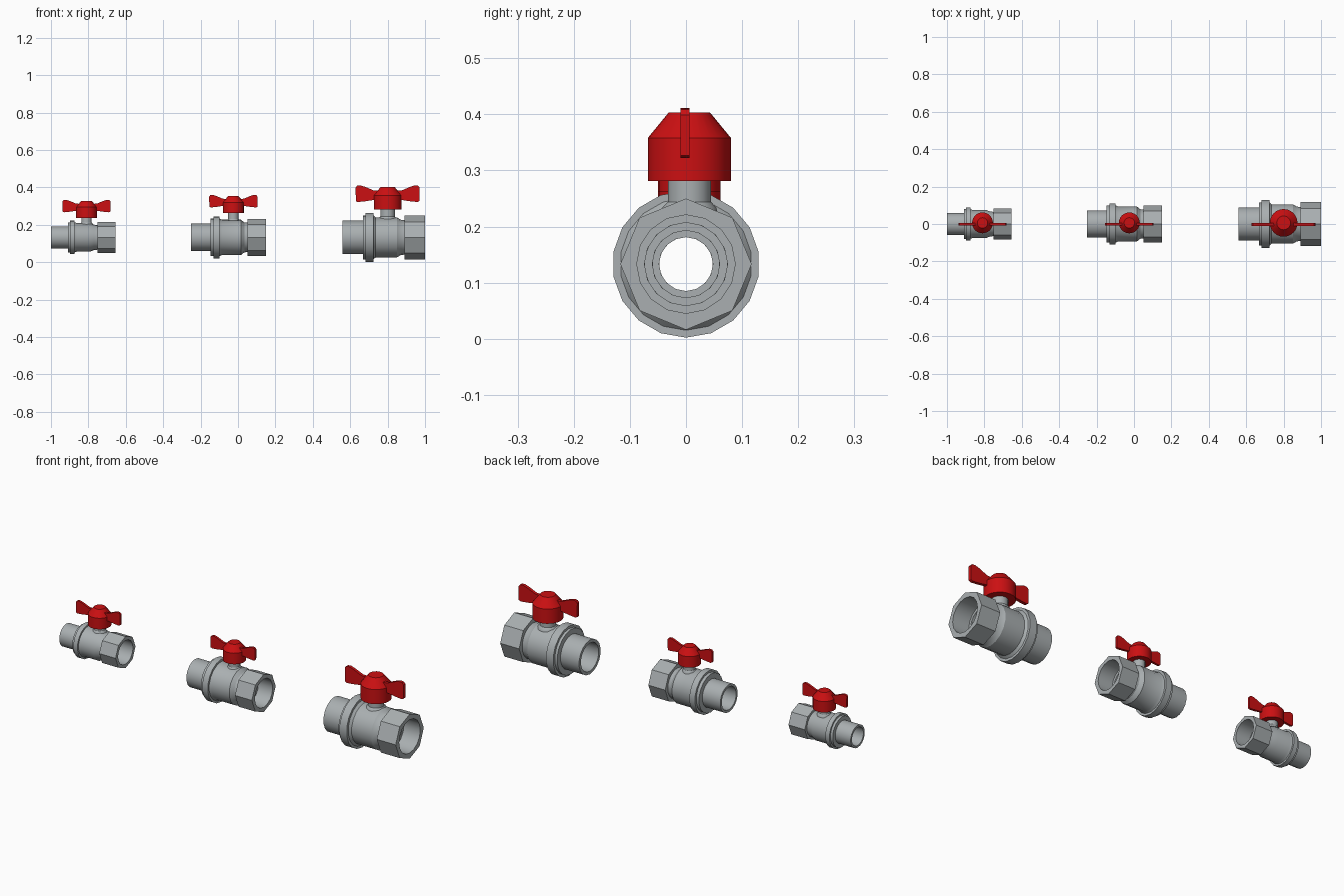
import bpy, bmesh, math

if "Cube" in bpy.data.objects:
    bpy.data.objects.remove(bpy.data.objects["Cube"])

AXIS_Z = 0.133      # height of every pipe axis
STEM_Y = 0.006      # stems and hubs sit slightly behind the pipe axis


def material(name, colour):
    m = bpy.data.materials.new(name)
    m.diffuse_color = (*colour, 1)
    m.use_nodes = True
    m.node_tree.nodes["Principled BSDF"].inputs["Base Color"].default_value = m.diffuse_color
    return m


METAL = material("brushed grey metal", (0.40, 0.43, 0.44))
RED = material("red handle paint", (0.60, 0.005, 0.006))


def finish(bm, name, mat, angle=32):
    bmesh.ops.recalc_face_normals(bm, faces=bm.faces)
    me = bpy.data.meshes.new(name)
    bm.to_mesh(me)
    bm.free()
    ob = bpy.data.objects.new(name, me)
    bpy.context.collection.objects.link(ob)
    me.materials.append(mat)
    bpy.ops.object.select_all(action='DESELECT')
    ob.select_set(True)
    bpy.context.view_layer.objects.active = ob
    bpy.ops.object.shade_smooth_by_angle(angle=math.radians(angle))
    return ob


def loft(name, mat, rings, place, closed):
    """Join rings of (height, radius list); place() maps height, u, v to xyz."""
    bm = bmesh.new()
    loops = []
    for h, radii in rings:
        n = len(radii)
        loops.append([bm.verts.new(place(h, r * math.cos(2 * math.pi * i / n),
                                         r * math.sin(2 * math.pi * i / n)))
                      for i, r in enumerate(radii)])
    pairs = list(zip(loops, loops[1:]))
    if closed:
        pairs.append((loops[-1], loops[0]))
    else:
        bm.faces.new(loops[0])
        bm.faces.new(loops[-1])
    for a, b in pairs:
        for i in range(len(a)):
            j = (i + 1) % len(a)
            bm.faces.new((a[i], a[j], b[j], b[i]))
    return finish(bm, name, mat)


def along_x(h, u, v):
    return (h, v, AXIS_Z + u)


def valve(label, x0, male_end, fl0, fl1, body_end, nut0, x1,
          r_male, r_flange, r_body, r_nut, bore,
          hub_x, hub_z, r_stem, s):
    # turned body: male end, collar, flange, ball housing and neck
    r_collar = r_flange * 0.9
    neck = r_nut * 0.78
    mid = (body_end + nut0) / 2
    profile = [(x0, bore), (x0, r_male), (male_end, r_male),
               (male_end, r_collar), (fl0, r_collar), (fl0, r_flange),
               (fl1, r_flange), (fl1, r_collar), (fl1 + 0.012, r_body),
               (body_end, r_body), (mid, neck + 0.003), (nut0 + 0.01, neck),
               (nut0 + 0.01, bore)]
    loft(label + "_valve_body", METAL,
         [(x, [r] * 18) for x, r in profile], along_x, True)

    # octagonal female end with a round bore
    octagon = [r_nut * (1 if i % 2 == 0 else math.cos(math.pi / 8))
               for i in range(16)]
    thread = [r_nut * 0.75] * 16
    inner = [bore] * 16
    step = nut0 + 0.015
    loft(label + "_octagonal_end", METAL,
         [(nut0, inner), (nut0, octagon), (x1, octagon),
          (x1, thread), (step, thread), (step, inner)], along_x, True)

    # stem with a flared foot
    def upright(h, u, v):
        return (hub_x + u, STEM_Y + v, h)
    top = AXIS_Z + r_body
    loft(label + "_stem", METAL,
         [(AXIS_Z + r_body * 0.86, [r_stem * 1.3] * 18),
          (top - 0.006, [r_stem * 1.25] * 18),
          (top + 0.004, [r_stem] * 18),
          (hub_z + 0.01, [r_stem] * 18)], upright, False)

    # handle hub with a conical cap
    loft(label + "_handle_hub", RED,
         [(hub_z, [0.074 * s] * 24), (hub_z + 0.077 * s, [0.074 * s] * 24),
          (hub_z + 0.122 * s, [0.037 * s] * 24)], upright, False)

    # two flat handle wings
    outline = [(0.03, 0.05), (0.075, 0.052), (0.12, 0.045), (0.16, 0.041),
               (0.170, 0.046), (0.171, 0.118), (0.163, 0.128),
               (0.145, 0.130), (0.12, 0.122), (0.075, 0.103), (0.03, 0.10)]
    for side, word in ((-1, "left"), (1, "right")):
        bm = bmesh.new()
        face = bm.faces.new([bm.verts.new((hub_x + side * x * s, -0.002 - 0.008 * s,
                                           hub_z + z * s)) for x, z in outline])
        out = bmesh.ops.extrude_face_region(bm, geom=[face])
        bmesh.ops.translate(bm, vec=(0, 0.016 * s, 0),
                            verts=[v for v in out["geom"]
                                   if isinstance(v, bmesh.types.BMVert)])
        finish(bm, f"{label}_handle_wing_{word}", RED)


valve("small", -1.0, -0.91, -0.897, -0.873, -0.79, -0.75, -0.655,
      0.059, 0.089, 0.076, 0.083, 0.048, -0.81, 0.236, 0.028, 0.755)
valve("medium", -0.25, -0.146, -0.13, -0.098, 0.015, 0.052, 0.15,
      0.073, 0.112, 0.095, 0.099, 0.060, -0.025, 0.262, 0.028, 0.755)
valve("large", 0.56, 0.668, 0.682, 0.724, 0.85, 0.89, 1.0,
      0.090, 0.131, 0.107, 0.117, 0.074, 0.80, 0.281, 0.039, 1.0)
